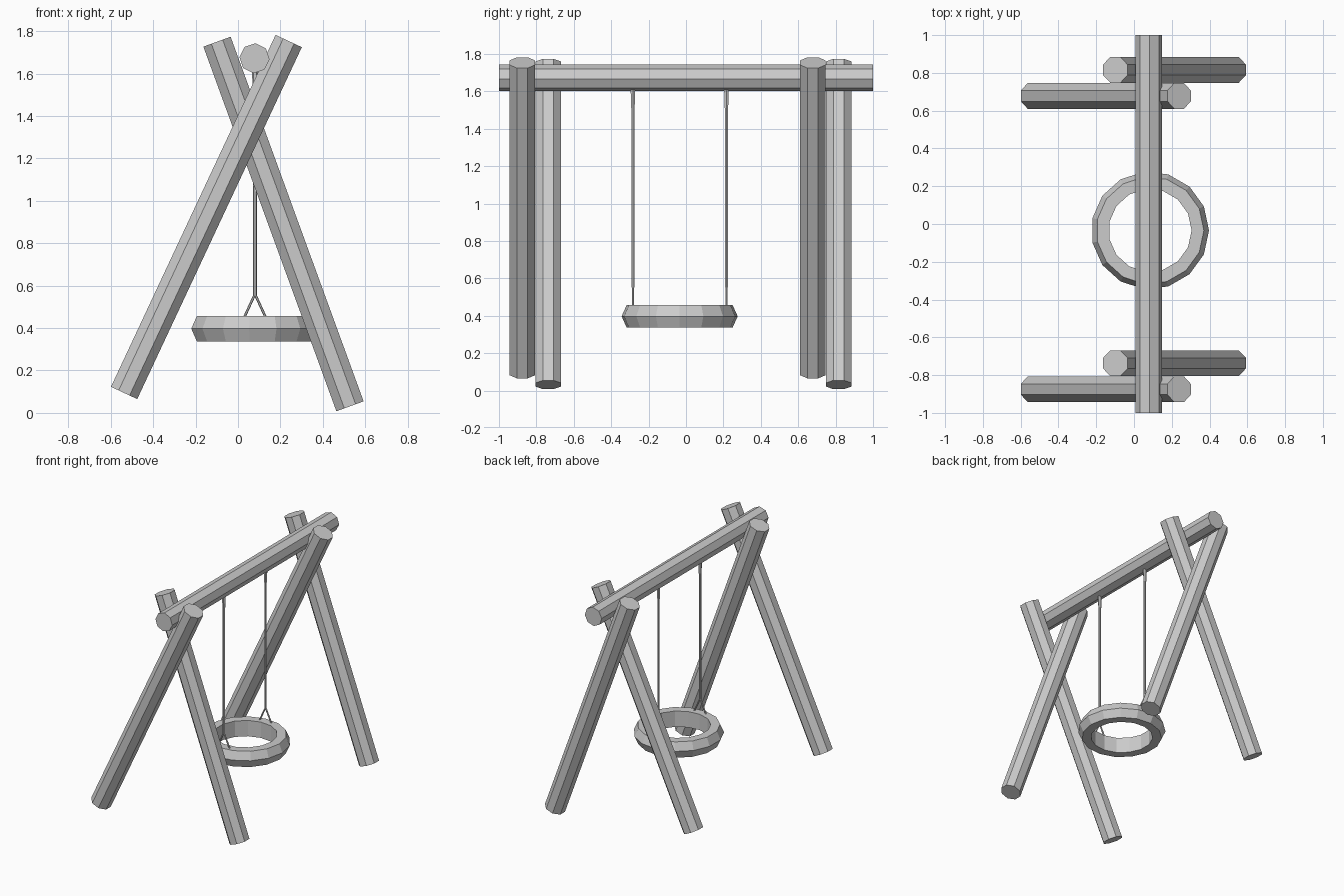
import bpy, bmesh
from math import cos, sin, pi
from mathutils import Vector

if "Cube" in bpy.data.objects:
    bpy.data.objects.remove(bpy.data.objects["Cube"])


def rod(name, a, b, r1, r2=None, sides=8, turn=0.0):
    """Closed faceted rod running from point a to point b."""
    a, b = Vector(a), Vector(b)
    axis = (b - a).normalized()
    u = axis.cross(Vector((0, 1, 0)))
    if u.length < 0.01:
        u = Vector((1, 0, 0))
    u.normalize()
    v = axis.cross(u)
    bm = bmesh.new()
    rings = []
    for p, r in ((a, r1), (b, r1 if r2 is None else r2)):
        rings.append([bm.verts.new(p + r * (cos(turn + 2 * pi * i / sides) * u
                                            + sin(turn + 2 * pi * i / sides) * v))
                      for i in range(sides)])
    lo, hi = rings
    bm.faces.new(lo[::-1])
    bm.faces.new(hi)
    for i in range(sides):
        j = (i + 1) % sides
        bm.faces.new((lo[i], lo[j], hi[j], hi[i]))
    return finish(name, bm)


def finish(name, bm):
    bmesh.ops.recalc_face_normals(bm, faces=bm.faces)
    me = bpy.data.meshes.new(name)
    bm.to_mesh(me)
    bm.free()
    ob = bpy.data.objects.new(name, me)
    bpy.context.collection.objects.link(ob)
    return ob


CX, CY = 0.08, -0.034   # swing axis

# Crossed log legs at each end
for end, ya, yb in (("front", -0.875, -0.737), ("back", 0.678, 0.816)):
    rod(end + "_leg_left", (-0.537, ya, 0.094), (0.239, ya, 1.753), 0.074, turn=pi / 8)
    rod(end + "_leg_right", (0.528, yb, 0.031), (-0.099, yb, 1.75), 0.074, turn=pi / 8)

# Top beam
rod("beam", (CX - 0.002, -1, 1.672), (CX - 0.002, 1, 1.672), 0.071, turn=0.07)

# Tyre seat: low-poly ring with a bulging outer wall
bm = bmesh.new()
N = 15
profile = [(0.22, 0.337), (0.285, 0.337), (0.312, 0.397), (0.285, 0.457), (0.22, 0.457)]
rings = [[bm.verts.new((CX + 0.005 + r * cos(2 * pi * i / N), CY + r * sin(2 * pi * i / N), z))
          for r, z in profile] for i in range(N)]
for i in range(N):
    p, q = rings[i], rings[(i + 1) % N]
    for k in range(5):
        m = (k + 1) % 5
        bm.faces.new((p[k], q[k], q[m], p[m]))
finish("tyre_seat", bm)

# Ropes with top hangers and split lower ends
for side, y in (("front", CY - 0.25), ("back", CY + 0.25)):
    rod(side + "_rope", (CX, y, 0.55), (CX, y, 1.62), 0.009, sides=6)
    rod(side + "_hanger", (CX, y, 1.51), (CX, y, 1.62), 0.011, 0.014, sides=6)
    for d, s in (("left", -1), ("right", 1)):
        rod(f"{side}_strap_{d}", (CX, y, 0.56), (CX + s * 0.053, y, 0.445), 0.006, sides=6)
